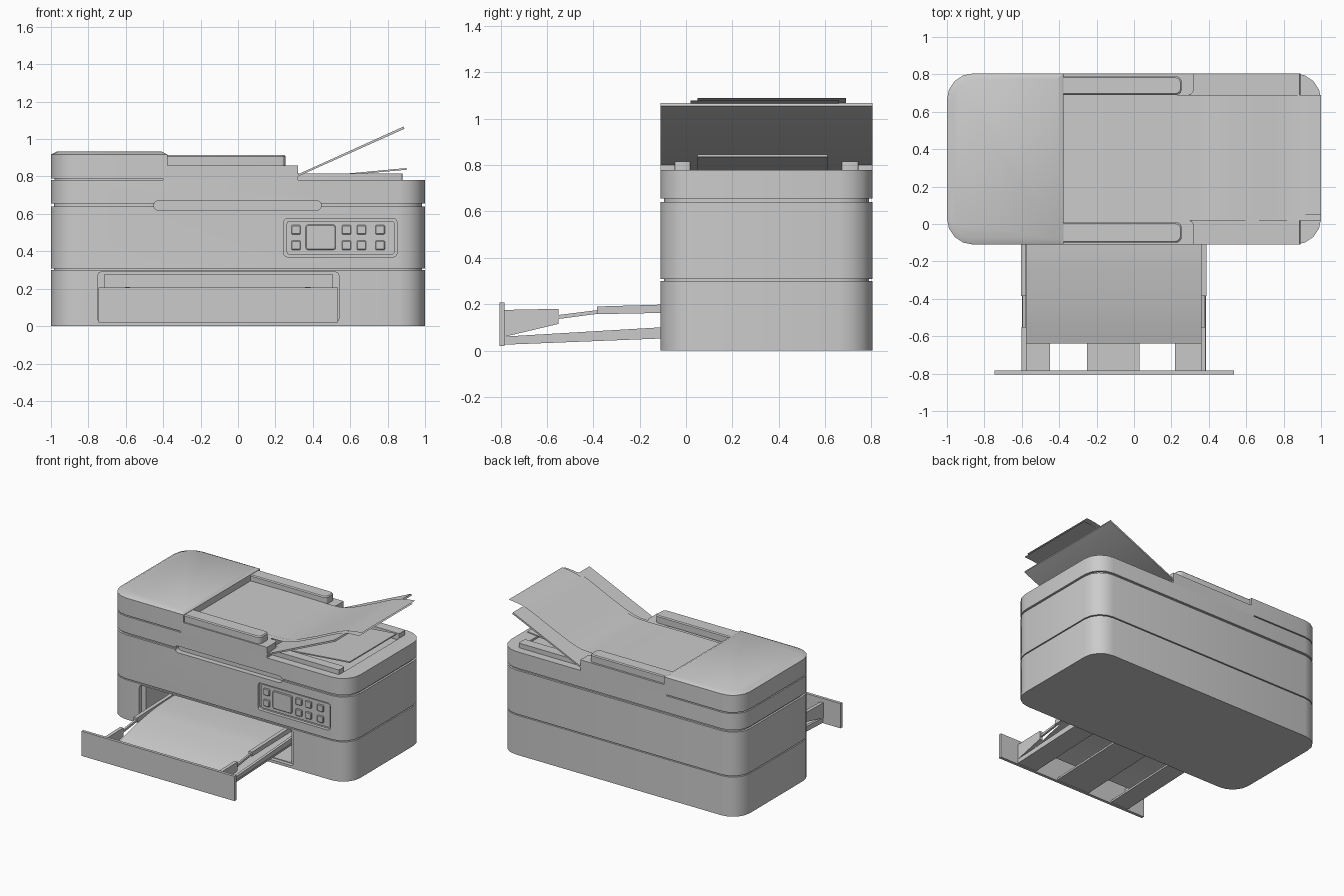
import bpy, bmesh, math

if "Cube" in bpy.data.objects:
    bpy.data.objects.remove(bpy.data.objects["Cube"])

X0, X1, Y0, Y1 = -1.0, 1.0, -0.11, 0.805   # printer body footprint


def place(axis, u, v, w):
    """Profile point (u, v) at extrusion distance w along the axis."""
    return {'x': (w, u, v), 'y': (u, w, v), 'z': (u, v, w)}[axis]


def finish(name, bm):
    me = bpy.data.meshes.new(name)
    bm.to_mesh(me)
    bm.free()
    ob = bpy.data.objects.new(name, me)
    bpy.context.collection.objects.link(ob)
    return ob


def rrect(u0, u1, v0, v1, r=0.0, seg=4, corners=(1, 1, 1, 1)):
    """Rounded rectangle, corners ordered right-top, left-top, left-bottom, right-bottom."""
    if r == 0:
        return [(u1, v1), (u0, v1), (u0, v0), (u1, v0)]
    pts = []
    for i, (cu, cv) in enumerate([(u1, v1), (u0, v1), (u0, v0), (u1, v0)]):
        if not corners[i]:
            pts.append((cu, cv))
            continue
        cu += -r if i in (0, 3) else r
        cv += -r if i in (0, 1) else r
        for k in range(seg + 1):
            a = math.pi / 2 * (i + k / seg)
            pts.append((cu + r * math.cos(a), cv + r * math.sin(a)))
    return pts


def prism(name, pts, axis, a, b, cap=None):
    """Extrude a profile; cap=(height, inset) adds a sloped rim on the far end."""
    rings = [(pts, a), (pts, b)]
    if cap:
        us, vs = [p[0] for p in pts], [p[1] for p in pts]
        cu, cv = (max(us) + min(us)) / 2, (max(vs) + min(vs)) / 2
        su = 1 - 2 * cap[1] / (max(us) - min(us))
        sv = 1 - 2 * cap[1] / (max(vs) - min(vs))
        rings.append(([(cu + (u - cu) * su, cv + (v - cv) * sv) for u, v in pts], b + cap[0]))
    bm = bmesh.new()
    loops = [[bm.verts.new(place(axis, u, v, w)) for u, v in ps] for ps, w in rings]
    n = len(pts)
    for lo, hi in zip(loops, loops[1:]):
        for i in range(n):
            bm.faces.new((lo[i], lo[(i + 1) % n], hi[(i + 1) % n], hi[i]))
    bm.faces.new(loops[0])
    bm.faces.new(loops[-1])
    bmesh.ops.recalc_face_normals(bm, faces=bm.faces)
    return finish(name, bm)


def box(name, x0, x1, y0, y1, z0, z1):
    return prism(name, rrect(x0, x1, y0, y1), 'z', z0, z1)


def sheet(name, path, axis, a, b):
    """Single-sided paper sheet swept from a profile path."""
    bm = bmesh.new()
    rows = [[bm.verts.new(place(axis, u, v, w)) for w in (a, b)] for u, v in path]
    for p, q in zip(rows, rows[1:]):
        f = bm.faces.new((p[0], q[0], q[1], p[1]))
        f.normal_update()
        if f.normal.z < 0:
            f.normal_flip()
    return finish(name, bm)


def cut(cutter, *targets):
    cutter.hide_render = True
    for t in targets:
        m = t.modifiers.new('cut', 'BOOLEAN')
        m.operation = 'DIFFERENCE'
        m.solver = 'EXACT'
        m.object = cutter
        bpy.context.view_layer.objects.active = t
        bpy.ops.object.modifier_apply(modifier=m.name)
    bpy.data.objects.remove(cutter)


def smooth_path(pts, steps=5):
    """Catmull-Rom curve through the points."""
    p = [pts[0]] + pts + [pts[-1]]
    out = []
    for i in range(1, len(p) - 2):
        for k in range(steps):
            t = k / steps
            out.append(tuple(0.5 * (2 * b + (c - a) * t + (2 * a - 5 * b + 4 * c - d) * t ** 2
                                    + (3 * b - a - 3 * c + d) * t ** 3)
                             for a, b, c, d in zip(p[i - 1], p[i], p[i + 1], p[i + 2])))
    return out + [pts[-1]]


# Stacked body housings with recessed seams between them
outline = rrect(X0, X1, Y0, Y1, 0.14)
inner = rrect(X0 + .015, X1 - .015, Y0 + .015, Y1 - .015, 0.13)
base = prism('base_housing', outline, 'z', 0, 0.30)
middle = prism('middle_housing', outline, 'z', 0.308, 0.64)
lid = prism('scanner_lid', outline, 'z', 0.655, 0.78)
seam_low = prism('lower_seam', inner, 'z', 0.299, 0.309)
seam_top = prism('lid_seam', inner, 'z', 0.639, 0.656)

# Lid finger grip, control panel recess, drawer opening, output recess
cut(prism('c', rrect(-.45, .445, .62, .67, .0249, 5), 'y', -.2, -.07), middle, lid, seam_top)
cut(prism('c', rrect(.245, .85, .37, .575, .02, 3), 'y', -.2, -.085), middle)
cut(prism('c', rrect(-.75, .54, .02, .29, .02, 2), 'y', -.2, -.08), base)
cut(box('c', -.715, .505, -.2, .6, .025, .275), base)
cut(box('c', .3, .88, .02, .67, .765, .9), lid)

# Control panel plate, screen and buttons
prism('control_panel', rrect(.26, .838, .383, .562, .015, 3), 'y', -.08, -.095)
prism('panel_screen', rrect(.362, .522, .408, .542, .012, 3), 'y', -.09, -.102, (-.004, .004))
for i, x in enumerate((.31, .58, .66, .76)):
    for j, z in enumerate((.515, .432)):
        prism(f'button_{i}_{j}', rrect(x - .025, x + .025, z - .025, z + .025, .006, 2),
              'y', -.09, -.103, (-.004, .004))

# Document feeder: cover block, platform, guide rails
prism('feeder_cover_seam', rrect(-.98, -.4, Y0 + .015, Y1 - .015, .13, 4, (0, 1, 1, 0)), 'z', .779, .79)
prism('feeder_cover', rrect(X0, -.378, Y0, Y1, .14, 4, (0, 1, 1, 0)), 'z', .788, .918, (.015, .03))
box('feeder_platform', -.4, .26, .0, .70, .779, .86)
for side, ya, yb, ra, rb, oa, ob_ in (('front', Y0, .02, -.10, .01, -.05, .02),
                                      ('rear', .69, Y1, .69, .79, .67, .745)):
    prism('feeder_shoulder_' + side, rrect(-.4, .32, ya, yb, .03, 3, (side == 'front', 0, 0, side == 'rear')),
          'z', .779, .86)
    prism('feeder_rail_' + side, rrect(-.385, .255, ra, rb, .03, 3, (1, 0, 0, 1)), 'z', .858, .908, (.007, .007))
    prism('output_rail_' + side, rrect(.3, .88, oa, ob_, .012, 2), 'z', .76, .815)

# Sloped document tray and the small output plate beneath it
prism('document_tray', [(.255, .782), (.275, .780), (.89, 1.055), (.885, 1.067)], 'y', Y0, Y1)
prism('output_plate', [(.26, .778), (.9, .836), (.9, .845), (.26, .786)], 'y', .05, .61)

# Two loose sheets feeding in
for i, (a, b, dz) in enumerate(((.02, .66, 0), (.05, .69, .006))):
    path = smooth_path([(-.378, .864 + dz), (.0, .866 + dz), (.28, .864 + dz), (.42, .876 + dz),
                        (.6, .946 + dz), (.85, 1.057 + dz), (1.0, 1.078 + 2 * dz)])
    sheet(f'input_paper_{i}', path, 'y', a, b)

# Output drawer: front panel, slats and side arms
box('drawer_front', -.745, .535, -.805, -.783, .02, .207)
for i, (a, b) in enumerate(((-.6, -.45), (-.25, .03), (.22, .385))):
    prism(f'drawer_slat_{i}', [(-.79, .025), (.4, .072), (.4, .085), (-.79, .04)], 'x', a, b)
for side, xo, s in (('left', -.605, 1), ('right', .387, -1)):
    prism('drawer_side_' + side, [(-.79, .03), (.4, .075), (.4, .13), (-.79, .06)], 'x', xo + s * .005, xo + s * .025)
    prism('drawer_bracket_' + side, [(-.79, .058), (-.55, .115), (-.55, .18), (-.79, .175)],
          'x', xo + s * .004, xo + s * .03)
    prism('drawer_rod_' + side, [(-.56, .135), (-.37, .16), (-.37, .176), (-.56, .152)],
          'x', xo + s * .01, xo + s * .025)
    prism('drawer_arm_' + side, [(-.385, .157), (.3, .17), (.3, .21), (-.385, .19)],
          'x', xo, xo + s * .028)

# Printed page lying in the drawer
sheet('printed_page', smooth_path([(-.64, .085), (-.48, .13), (-.3, .165), (-.11, .188), (.3, .2)]),
      'x', -.575, .36)

# Smooth rounded corners, crisp edges
bpy.ops.object.select_all(action='SELECT')
bpy.context.view_layer.objects.active = base
bpy.ops.object.shade_smooth_by_angle(angle=math.radians(30))
